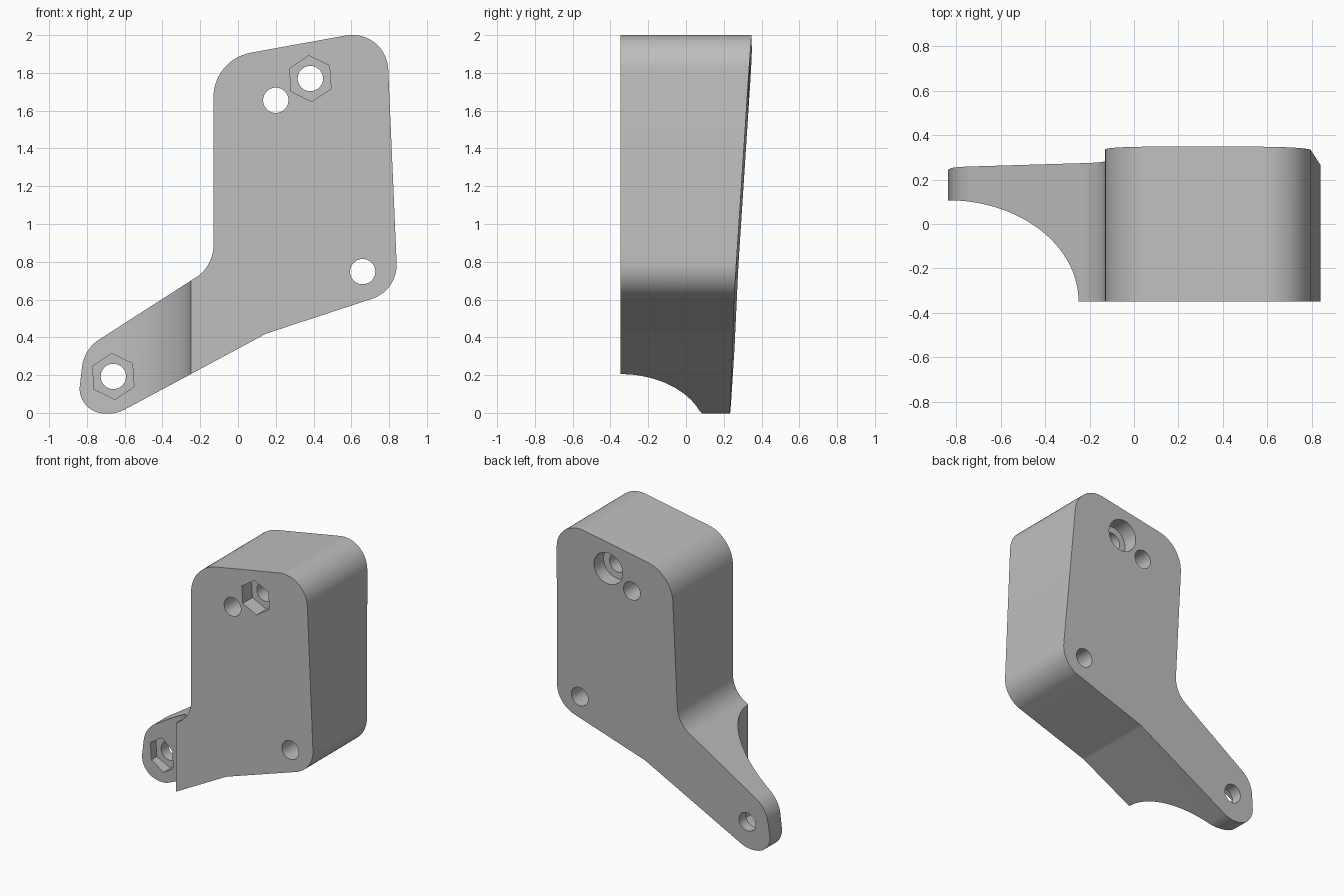
import bpy, bmesh, math
from mathutils import Vector

if "Cube" in bpy.data.objects:
    bpy.data.objects.remove(bpy.data.objects["Cube"])

FRONT = -0.348

grey = bpy.data.materials.new("plain grey")
grey.diffuse_color = (0.52, 0.52, 0.52, 1)
grey.use_nodes = True
grey.node_tree.nodes["Principled BSDF"].inputs["Base Color"].default_value = grey.diffuse_color


def back(x, z):
    """Slightly sloping rear plane."""
    return 0.225 - 0.012 * x + 0.065 * z


def fillet(corners, steps=14):
    """Round each (x, z, radius) corner with a tangent arc."""
    pts = []
    for i, (x, z, r) in enumerate(corners):
        p = Vector((x, z))
        a = (Vector(corners[i - 1][:2]) - p).normalized()
        b = (Vector(corners[(i + 1) % len(corners)][:2]) - p).normalized()
        half = math.acos(a.dot(b)) / 2
        centre = p + (a + b).normalized() * (r / math.sin(half))
        s = p + a * (r / math.tan(half)) - centre
        e = p + b * (r / math.tan(half)) - centre
        sweep = math.pi - 2 * half
        for k in range(steps + 1):
            t = k / steps
            w0 = math.sin((1 - t) * sweep) / math.sin(sweep)
            w1 = math.sin(t * sweep) / math.sin(sweep)
            pts.append(centre + s * w0 + e * w1)
    return pts


def prism(name, bottom, top):
    """Solid between two matching rings, normals outward."""
    bm = bmesh.new()
    a = [bm.verts.new(p) for p in bottom]
    b = [bm.verts.new(p) for p in top]
    n = len(a)
    bm.faces.new(a)
    bm.faces.new(b[::-1])
    for i in range(n):
        j = (i + 1) % n
        bm.faces.new((a[j], a[i], b[i], b[j]))
    bm.normal_update()
    if bm.calc_volume(signed=True) < 0:
        bmesh.ops.reverse_faces(bm, faces=bm.faces[:])
    bm.normal_update()
    me = bpy.data.meshes.new(name)
    bm.to_mesh(me)
    bm.free()
    me.materials.append(grey)
    ob = bpy.data.objects.new(name, me)
    bpy.context.scene.collection.objects.link(ob)
    return ob


def bore(x, z, r, y0, y1, sides=40, turn=0):
    """Cutter running along y."""
    ring = [(x + r * math.cos(turn + math.tau * k / sides),
             z + r * math.sin(turn + math.tau * k / sides)) for k in range(sides)]
    return prism("cutter", [(u, y0, v) for u, v in ring], [(u, y1, v) for u, v in ring])


def cut(ob, cutter):
    """Subtract the cutter, trying the next solver if one yields nothing."""
    cutter.hide_render = True
    mod = ob.modifiers.new("cut", 'BOOLEAN')
    mod.operation = 'DIFFERENCE'
    mod.object = cutter
    for solver in ('EXACT', 'MANIFOLD', 'FLOAT'):
        mod.solver = solver
        bpy.context.view_layer.update()
        dg = bpy.context.evaluated_depsgraph_get()
        me = bpy.data.meshes.new_from_object(ob.evaluated_get(dg))
        if len(me.polygons) > 50:
            ob.modifiers.remove(mod)
            ob.data = me
            break
    else:
        ob.modifiers.remove(mod)
    bpy.data.objects.remove(cutter)


# bracket body: rounded outline, thick block with a lower arm
outline = fillet([
    (-0.13, 1.871, 0.24), (0.786, 2.037, 0.19), (0.846, 0.649, 0.19),
    (0.15, 0.42, 0.1), (-0.67, -0.02, 0.2), (-0.85, 0.035, 0.13),
    (-0.815, 0.337, 0.2), (-0.13, 0.777, 0.2)])
body = prism("bracket_body", [(x, FRONT, z) for x, z in outline],
             [(x, back(x, z), z) for x, z in outline])

# curved scoop that thins the arm
arc = [(-0.84 + 0.59 * math.cos(t), FRONT + 0.455 * math.sin(t))
       for t in (math.pi / 2 * k / 32 for k in range(33))]
arc += [(-1.1, FRONT + 0.455), (-1.1, -0.6), (-0.25, -0.6)]
cut(body, prism("cutter", [(x, y, -0.3) for x, y in arc], [(x, y, 1.2) for x, y in arc]))

# through holes
for x, z in ((0.2, 1.655), (0.383, 1.77), (0.66, 0.748), (-0.66, 0.193)):
    cut(body, bore(x, z, 0.067, -0.8, 0.8))

# hexagonal nut pockets and the rear counterbore
hex_turn = math.radians(94)
cut(body, bore(0.383, 1.77, 0.122, -0.6, FRONT + 0.11, 6, hex_turn))
cut(body, bore(-0.66, 0.193, 0.122, -0.6, 0.165, 6, hex_turn))
cut(body, bore(0.383, 1.77, 0.115, back(0.38, 1.77) - 0.11, 0.8))

bpy.context.view_layer.objects.active = body
body.select_set(True)
bpy.ops.object.shade_smooth_by_angle(angle=math.radians(30))
